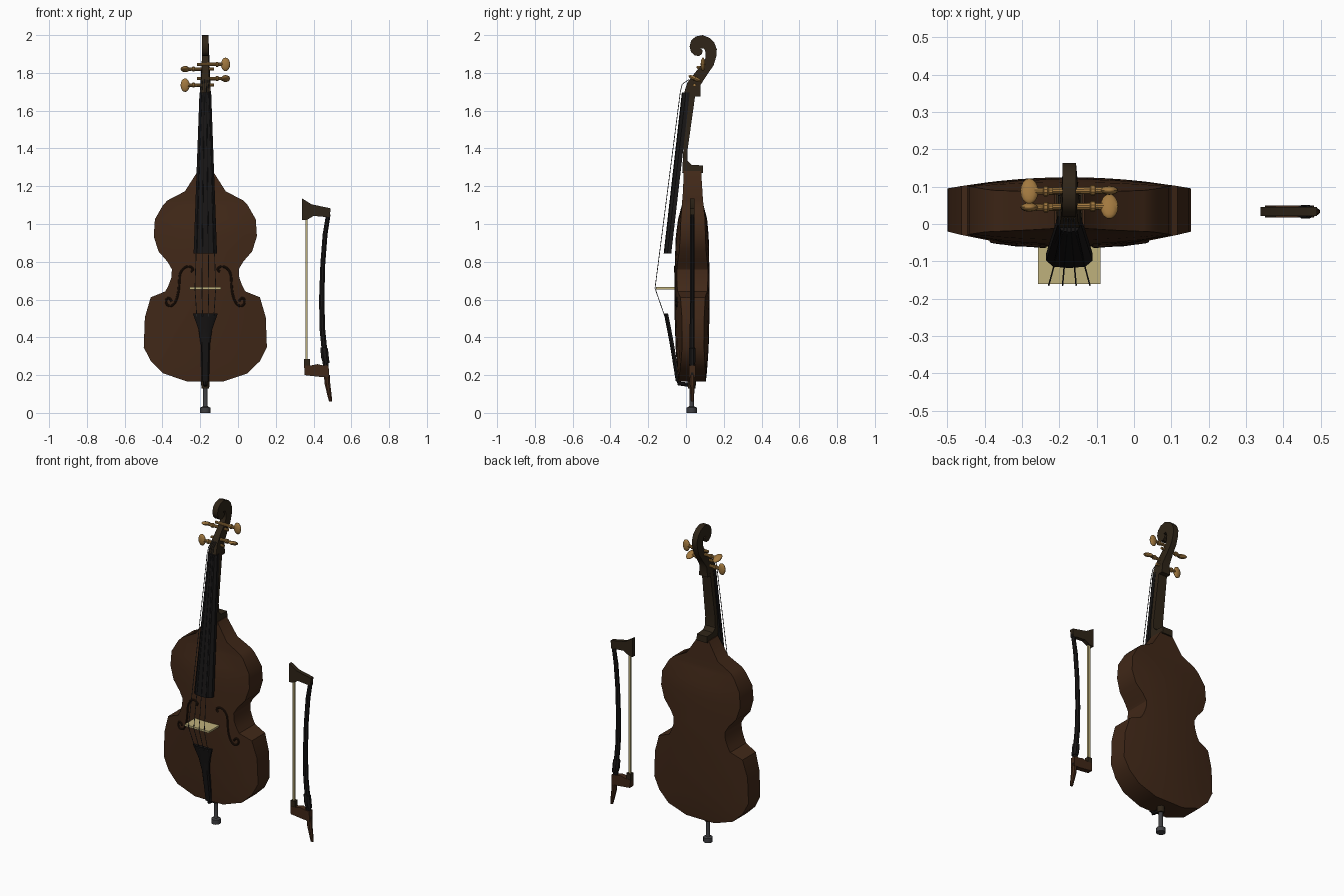
import bpy, bmesh, math
from mathutils import Vector, Matrix

if "Cube" in bpy.data.objects:
    bpy.data.objects.remove(bpy.data.objects["Cube"])

CX = -0.173   # instrument centre line


def material(name, rgb):
    m = bpy.data.materials.new(name)
    m.diffuse_color = (*rgb, 1)
    m.use_nodes = True
    m.node_tree.nodes["Principled BSDF"].inputs["Base Color"].default_value = m.diffuse_color
    return m


BROWN = material("brown_varnish", (.052, .021, .009))
DARK = material("dark_wood", (.028, .018, .009))
BLACK = material("ebony", (.009, .008, .008))
GOLD = material("peg_wood", (.36, .19, .05))
PALE = material("pale_wood", (.52, .44, .2))
STEEL = material("steel", (.05, .05, .055))
GROOVE = material("groove", (.018, .008, .004))


def finish(name, mesh, mat, angle=35):
    mesh.materials.clear()
    mesh.materials.append(mat)
    mesh.shade_smooth()
    mesh.set_sharp_from_angle(angle=math.radians(angle))
    ob = bpy.data.objects.new(name, mesh)
    bpy.context.collection.objects.link(ob)
    return ob


def from_bm(name, bm, mat, angle=35):
    bmesh.ops.recalc_face_normals(bm, faces=bm.faces)
    mesh = bpy.data.meshes.new(name)
    bm.to_mesh(mesh)
    bm.free()
    return finish(name, mesh, mat, angle)


def loft(name, rings, mat, angle=35):
    """Skin a list of equal-sized closed rings and cap both ends."""
    bm = bmesh.new()
    vs = [[bm.verts.new(p) for p in r] for r in rings]
    n = len(vs[0])
    for a, b in zip(vs, vs[1:]):
        for i in range(n):
            j = (i + 1) % n
            bm.faces.new((a[i], a[j], b[j], b[i]))
    bm.faces.new(vs[0])
    bm.faces.new(vs[-1])
    return from_bm(name, bm, mat, angle)


def lathe(name, prof, origin, axis, mat, n=12):
    """Rings of (radius, distance) along an axis."""
    q = Vector(axis).to_track_quat('Z', 'Y')
    rings = [[Vector(origin) + q @ Vector((r * math.cos(t), r * math.sin(t), d))
              for t in (2 * math.pi * i / n for i in range(n))] for r, d in prof]
    return loft(name, rings, mat)


def tube(name, pts, r, mat, kind='POLY', res=2):
    cu = bpy.data.curves.new(name, 'CURVE')
    cu.dimensions = '3D'
    cu.bevel_depth, cu.bevel_resolution, cu.use_fill_caps = r, res, True
    s = cu.splines.new(kind)
    s.points.add(len(pts) - 1)
    for p, co in zip(s.points, pts):
        p.co = (*co, 1)
    if kind == 'NURBS':
        s.order_u, s.use_endpoint_u, s.resolution_u = 3, True, 4
    tmp = bpy.data.objects.new("tmp", cu)
    bpy.context.collection.objects.link(tmp)
    mesh = bpy.data.meshes.new_from_object(tmp.evaluated_get(bpy.context.evaluated_depsgraph_get()))
    bpy.data.objects.remove(tmp)
    return finish(name, mesh, mat)


def side_prism(name, pts, width, mat):
    """Side profile (y, z) extruded across x; width(z) gives the half width."""
    return loft(name, [[(CX + s * width(z), y, z) for y, z in pts] for s in (-1, 1)], mat)


def front_prism(name, pts, y0, y1, mat):
    """Front profile (x, z) extruded in y."""
    return loft(name, [[(x, y, z) for x, z in pts] for y in (y0, y1)], mat)


# Body: (z, half width, front centre y, back centre y)
ROWS = [(.167, .098, -.042, .105), (.209, .222, -.046, .11), (.273, .288, -.05, .115),
        (.347, .326, -.055, .12), (.506, .32, -.06, .124), (.612, .289, -.062, .125),
        (.643, .212, -.062, .125), (.67, .197, -.062, .125), (.715, .18, -.061, .125),
        (.76, .177, -.06, .124), (.8, .2, -.059, .123), (.855, .248, -.057, .122),
        (.935, .273, -.054, .12), (1.025, .267, -.042, .112), (1.1, .224, -.022, .093),
        (1.125, .2, -.02, .09), (1.173, .108, -.016, .087), (1.28, .04, -.012, .08)]


def arch(x, z, k):
    for a, b in zip(ROWS, ROWS[1:]):
        if z <= b[0]:
            t = (z - a[0]) / (b[0] - a[0])
            c = a[k] + (b[k] - a[k]) * t
            break
    edge = max(-.02, c) if k == 2 else min(.095, c)
    if z > 1.1:
        edge = c
    return edge + (c - edge) * (1 - (x / .327) ** 2)


us = [-1, -.75, -.5, -.25, 0, .25, .5, .75, 1]
body = [[(CX + u * w, arch(u * w, z, 2), z) for u in us] +
        [(CX + u * w, arch(u * w, z, 3), z) for u in reversed(us)] for z, w, _, _ in ROWS]
loft("body", body, BROWN, 32)

# Sound holes
hole = [(.078, .748), (.066, .752), (.066, .768), (.09, .778), (.118, .765), (.136, .735), (.138, .69),
        (.143, .63), (.16, .58), (.185, .562), (.208, .575), (.208, .605), (.188, .61), (.178, .59)]
for s, side in ((-1, "left"), (1, "right")):
    tube(side + "_sound_hole", [(CX + s * x, arch(x, z, 2), z) for x, z in hole], .006, GROOVE, 'NURBS')

# Neck with heel block, pegbox and scroll
side_prism("neck", [(-.02, 1.27), (.09, 1.27), (.09, 1.31), (.03, 1.313), (.008, 1.335), (.008, 1.39),
                    (.05, 1.69), (.0, 1.69)], lambda z: .036 - .015 * (z - 1.27), DARK)
side_prism("scroll", [(-.01, 1.695), (.03, 1.675), (.077, 1.675), (.076, 1.735), (.114, 1.793), (.146, 1.84),
                      (.161, 1.89), (.163, 1.925), (.15, 1.96), (.125, 1.985), (.087, 2.0), (.05, 1.992),
                      (.027, 1.97), (.019, 1.94), (.027, 1.91), (.045, 1.893), (.068, 1.889),
                      (.085, 1.9), (.088, 1.92), (.075, 1.93), (.095, 1.93), (.104, 1.909), (.103, 1.878),
                      (.087, 1.846), (.05, 1.804), (.008, 1.75)],
           lambda z: max(.018, .03 - .09 * (z - 1.675)), DARK)

# Fingerboard
def board(w, yb, yf, z):
    return [(CX + x * w, yb + (yf - yb) * t, z) for x, t in
            ((-1, 0), (-1, .5), (-.7, .9), (0, 1), (.7, .9), (1, .5), (1, 0))]


loft("fingerboard", [board(.062, -.078, -.118, .845), board(.031, .02, -.022, 1.695)], BLACK)

# Tailpiece
tail = [(.527, .066, -.105), (.44, .036, -.088), (.36, .024, -.073), (.167, .02, -.042)]
loft("tailpiece", [board(w, y + .01, y - .012, z) for z, w, y in tail], BLACK)
tube("tail_cord", [(CX, -.04, .18), (CX, -.035, .155), (CX, .025, .148)], .012, BLACK)

# End pin
lathe("end_button", [(.02, .13), (.022, .15), (.022, .18)], (CX, .03, 0), (0, 0, 1), DARK)
lathe("end_pin", [(.027, 0), (.027, .028), (.014, .034), (.012, .04), (.012, .14)], (CX, .03, 0), (0, 0, 1), STEEL)

# Bridge
loft("bridge", [[(CX - w, y, z) for y, z in ((-.16, .654), (-.05, .654), (-.05, .666), (-.16, .666))]
                for w in (-.084, .084)], PALE)

# Strings
for i, k in enumerate((-1, -.33, .33, 1)):
    tube(f"string_{i + 1}", [(CX + k * .045, -.112, .51), (CX + k * .055, -.164, .66), (CX + k * .019, -.03, 1.7),
                             (CX + k * .016, -.02, 1.74), (CX + k * .013, .015, 1.765)], .002, STEEL, res=1)

# Tuning pegs: side, y, z, tilt of the flat head
for i, (s, y, z, tilt) in enumerate(((1, .09, 1.845, 0), (-1, .088, 1.82, 70),
                                     (1, .047, 1.77, 66), (-1, .045, 1.735, 0))):
    lathe(f"peg_shaft_{i + 1}", [(.008, -.045), (.01, .055), (.014, .058), (.014, .068), (.009, .07), (.01, .1)],
          (CX, y, z), (s, 0, 0), GOLD, 10)
    bm = bmesh.new()
    bmesh.ops.create_uvsphere(bm, u_segments=12, v_segments=8, radius=1)
    bmesh.ops.transform(bm, verts=bm.verts, matrix=Matrix.Translation((CX + s * .107, y, z)) @
                        Matrix.Rotation(math.radians(tilt), 4, 'X') @ Matrix.Diagonal((.024, .012, .036, 1)))
    from_bm(f"peg_head_{i + 1}", bm, GOLD)

# Bow stick: lofted octagons (x, z, radius) along a gentle curve
BY = .033


def octagons(spec):
    return [[(x + r * math.cos(t), BY + .9 * r * math.sin(t), z)
             for t in (math.pi * (i + .5) / 4 for i in range(8))] for x, z, r in spec]


loft("bow_stick", octagons([(.478, 1.05, .013), (.461, .945, .014), (.449, .79, .014), (.443, .6, .015),
                            (.447, .44, .016), (.46, .31, .016), (.468, .19, .016)]), BLACK)
loft("bow_wrap", octagons([(.453, .345, .018), (.456, .34, .022), (.461, .29, .022), (.467, .265, .019)]), BLACK)
loft("bow_tail", octagons([(.47, .2, .017), (.474, .15, .016), (.485, .09, .012), (.49, .06, .009)]), BROWN)

# Bow head, frog, ferrule and hair
front_prism("bow_head", [(.338, 1.136), (.39, 1.104), (.49, 1.083), (.486, 1.035), (.4, 1.043),
                         (.365, 1.022), (.338, 1.02)], .021, .045, DARK)
front_prism("frog", [(.35, .25), (.38, .25), (.42, .258), (.448, .252), (.48, .25), (.482, .188),
                     (.44, .19), (.353, .2)], .017, .049, BROWN)
front_prism("frog_ferrule", [(.35, .285), (.38, .285), (.38, .24), (.35, .24)], .019, .047, DARK)
front_prism("bow_hair", [(.357, .28), (.369, .28), (.369, 1.03), (.357, 1.03)], .026, .04, PALE)
